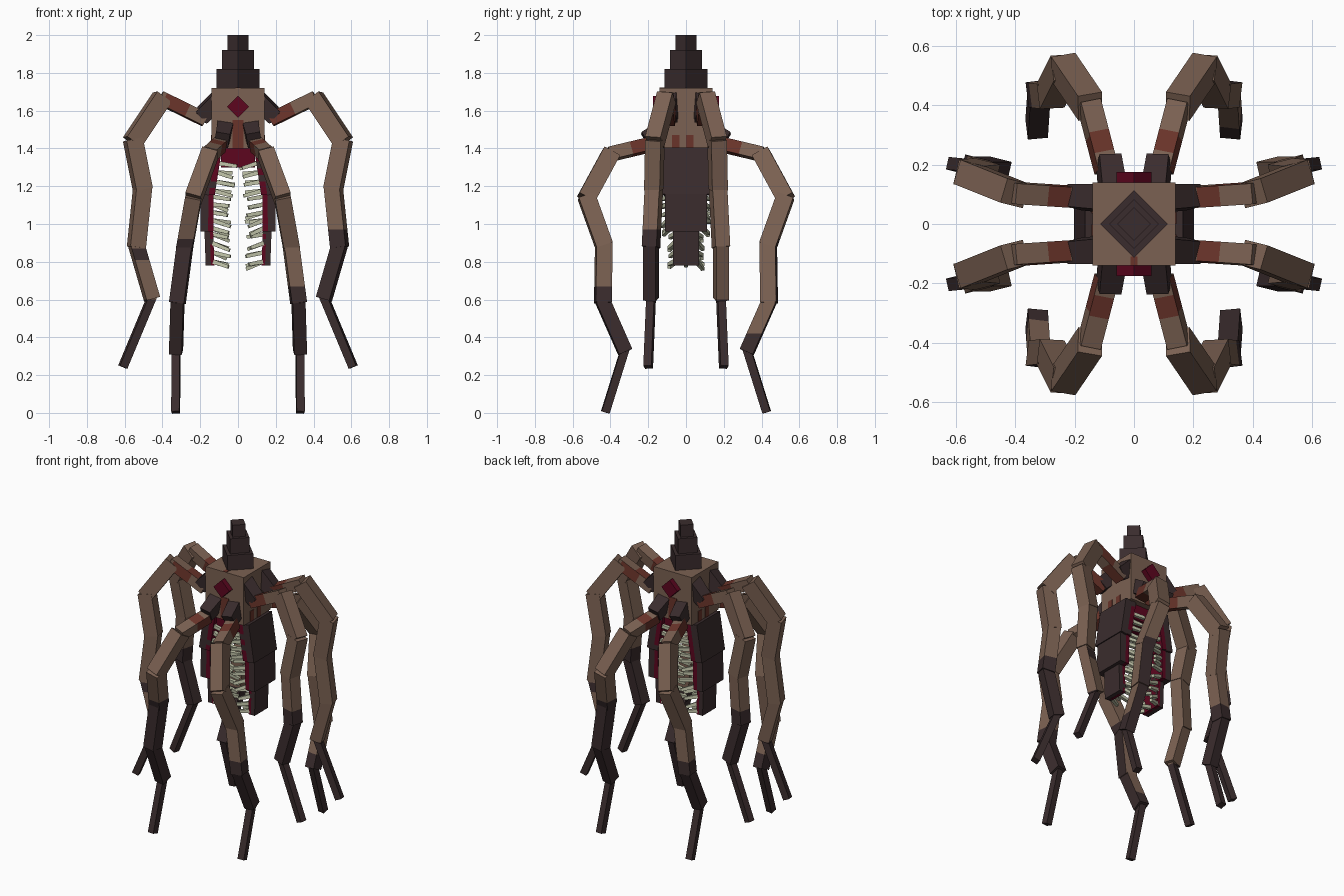
import bpy, bmesh, math, random
from mathutils import Vector, Matrix

if "Cube" in bpy.data.objects:
    bpy.data.objects.remove(bpy.data.objects["Cube"])

random.seed(4)


def material(name, r, g, b):
    m = bpy.data.materials.new(name)
    lin = [((c / 255 + 0.055) / 1.055) ** 2.4 for c in (r, g, b)]
    m.diffuse_color = (*lin, 1)
    m.use_nodes = True
    m.node_tree.nodes["Principled BSDF"].inputs["Base Color"].default_value = m.diffuse_color
    return m


TAN, DARK, RUST, RED, BONE = range(5)
MATS = [material("tan hide", 123, 97, 82), material("dark hide", 58, 44, 45),
        material("rust patch", 106, 52, 42), material("blood red", 93, 6, 31),
        material("bone", 192, 195, 168)]


def finish(name, bm):
    bmesh.ops.recalc_face_normals(bm, faces=bm.faces[:])
    me = bpy.data.meshes.new(name)
    bm.to_mesh(me)
    bm.free()
    for m in MATS:
        me.materials.append(m)
    ob = bpy.data.objects.new(name, me)
    bpy.context.collection.objects.link(ob)
    return ob


def bar(bm, p0, p1, side, w, t, mat, w1=None, t1=None, over=0.0):
    """Box from p0 to p1, w wide along side and t thick, with optional taper."""
    p0, p1, side = Vector(p0), Vector(p1), Vector(side)
    d = (p1 - p0).normalized()
    s = (side - d * side.dot(d)).normalized()
    n = d.cross(s)
    rings = []
    for p, a, b in ((p0 - d * over, w, t), (p1 + d * over, w1 or w, t1 or t)):
        rings.append([bm.verts.new(p + s * a / 2 * i + n * b / 2 * j)
                      for i, j in ((-1, -1), (1, -1), (1, 1), (-1, 1))])
    a, b = rings
    faces = [bm.faces.new(a[::-1]), bm.faces.new(b)]
    for i in range(4):
        k = (i + 1) % 4
        faces.append(bm.faces.new((a[i], a[k], b[k], b[i])))
    for f in faces:
        f.material_index = mat
    return faces


def block(name, centre, size, mat, rot=None):
    bm = bmesh.new()
    bmesh.ops.create_cube(bm, size=1)
    m = Matrix.Translation(centre) @ (rot or Matrix()) @ Matrix.Diagonal((*size, 1))
    bmesh.ops.transform(bm, matrix=m, verts=bm.verts[:])
    for f in bm.faces:
        f.material_index = mat
    return finish(name, bm)


def cut(bm, co, no):
    bmesh.ops.bisect_plane(bm, geom=bm.verts[:] + bm.edges[:] + bm.faces[:], plane_co=co, plane_no=no)


# Body, mouth and stepped crown
block("body", (0, 0, 1.56), (0.28, 0.28, 0.32), TAN)
block("mouth", (0, 0, 1.355), (0.18, 0.2, 0.11), RED)
turn = Matrix.Rotation(math.pi / 4, 4, 'Z')
for i, (z0, z1, r) in enumerate(((1.72, 1.82, 0.113), (1.82, 1.92, 0.084), (1.92, 2.0, 0.056))):
    e = r * math.sqrt(2)
    block(f"crown_step_{i + 1}", (0, 0, (z0 + z1) / 2), (e, e, z1 - z0), DARK, turn)

# Red diamond eyes and rust stains, front and back
tilt = Matrix.Rotation(math.pi / 4, 4, 'Y')
for s, tag in ((-1, "front"), (1, "back")):
    block("eye_" + tag, (0, s * 0.15, 1.62), (0.083, 0.05, 0.083), RED, tilt)
    block("stain_" + tag, (0, s * 0.141, 1.475), (0.06, 0.004, 0.15), RUST)
    for y in (-0.055, 0.02):
        block("side_stain", (s * 0.141, s * y, 1.435), (0.004, 0.04, 0.07), RUST)
block("top_stain", (0, -0.125, 1.721), (0.025, 0.03, 0.004), RUST)

# Legs: hip and knee points for the +x, -y corner; upper bars are rolled slightly
FRONT = dict(
    hip=((0.07, -0.10, 1.51), (0.085, -0.215, 1.445)), upper=(1, 0.16, 0.25), lower=(1, 0.12, 0),
    path=[(0.095, -0.19, 1.42), (0.15, -0.40, 1.37), (0.235, -0.525, 1.14),
          (0.28, -0.435, 0.89), (0.32, -0.44, 0.59), (0.328, -0.325, 0.33), (0.33, -0.425, 0.01)])
SIDE = dict(
    hip=((0.10, -0.085, 1.66), (0.2, -0.09, 1.565)), upper=(0.25, 1, 0), lower=(0.25, 1, 0),
    path=[(0.18, -0.09, 1.555), (0.405, -0.105, 1.665), (0.555, -0.165, 1.44),
          (0.505, -0.17, 1.19), (0.537, -0.185, 0.885), (0.457, -0.185, 0.61), (0.607, -0.2, 0.25)])
SIZES = [(0.07, 0.07), (0.085, 0.095), (0.085, 0.09), (0.08, 0.085), (0.068, 0.075), (0.043, 0.043)]


def leg(name, spec, sx, sy, low, high, rust_y=(0, 0.5), band=None):
    """Faces turned outward in y or inward in x go dark below high, others below low."""
    def flip(p):
        return Vector((p[0] * sx, -p[1] * sy, p[2]))
    bm = bmesh.new()
    pts = [flip(p) for p in spec["path"]]
    upper, lower = flip(spec["upper"]), flip(spec["lower"])
    # Upper arm with a rust stain of differing reach on each face
    bar(bm, pts[0], pts[1], upper, *SIZES[0], TAN, over=0.008)
    d = pts[1] - pts[0]
    for k in (0.22, 0.4, 0.5, 0.55, 0.95):
        cut(bm, pts[0] + d * k, d)
    bmesh.ops.recalc_face_normals(bm, faces=bm.faces[:])
    for f in bm.faces:
        k = (f.calc_center_median() - pts[0]).dot(d) / d.length_squared
        if f.normal.z > 0.6:
            a, b = 0.22, 0.55
        elif f.normal.y * sy > 0.6:
            a, b = rust_y
        else:
            a, b = 0, 0.5
        if a < k < b:
            f.material_index = RUST
    bar(bm, *map(flip, spec["hip"]), upper, 0.085, 0.095, DARK, 0.075, 0.085)
    for i in range(1, 6):
        bar(bm, pts[i], pts[i + 1], upper if i < 2 else lower, *SIZES[i], TAN, over=0.008)
    # Dark lower leg
    for z in {low, high, *(band or ())}:
        cut(bm, (0, 0, z), (0, 0, 1))
    bmesh.ops.recalc_face_normals(bm, faces=bm.faces[:])
    for f in bm.faces:
        n, z = f.normal, f.calc_center_median().z
        if abs(n.x) > abs(n.y):
            limit = high if n.x * sx < 0 else low
        else:
            limit = high if n.y * sy > 0 else low
        if z < limit or (band and n.y * sy > 0.6 and band[0] < z < band[1]):
            f.material_index = DARK
    finish(name, bm)


for sx in (-1, 1):
    for sy in (-1, 1):
        tag = ("front" if sy < 0 else "back") + ("_right" if sx > 0 else "_left")
        if sx * sy < 0:
            leg("long_leg_" + tag, FRONT, sx, sy, 0.67, 0.67)
            leg("side_leg_" + tag, SIDE, sx, sy, 0.97, 0.97)
        else:
            leg("long_leg_" + tag, FRONT, sx, sy, 0.42, 0.92)
            leg("side_leg_" + tag, SIDE, sx, sy, 0.6, 0.6, (0.4, 0.95), (0.81, 0.87))

# Jaws: three hinged plates a side, dark shell outside and speckled red gum inside
# (top x, top z, bottom x, bottom z, half width in y, thickness, tooth rows, splay, tooth length)
PLATES = [(0.125, 1.40, 0.163, 1.155, 0.122, 0.08, 5, 1.1, 0.09),
          (0.163, 1.17, 0.165, 0.96, 0.11, 0.068, 5, 1.35, 0.085),
          (0.155, 0.975, 0.148, 0.78, 0.07, 0.046, 4, 1.5, 0.08)]
for sx, tag in ((-1, "left"), (1, "right")):
    teeth = bmesh.new()
    for i, (x0, z0, x1, z1, hw, th, rows, splay, length) in enumerate(PLATES):
        bm = bmesh.new()
        a, g = th * 0.2, th * 0.3
        bar(bm, (sx * (x0 - g), 0, z0), (sx * (x1 - g), 0, z1), (0, 1, 0), 2 * hw, th * 0.4, RED)
        for k in range(1, 7):
            cut(bm, (0, 0, z0 + (z1 - z0) * k / 7), (0, 0, 1))
            cut(bm, (0, hw * (k / 3.5 - 1), 0), (0, 1, 0))
        for f in bm.faces:
            if random.random() < 0.12:
                f.material_index = DARK
        bar(bm, (sx * (x0 + a), 0, z0), (sx * (x1 + a), 0, z1), (0, 1, 0), 2 * hw, th * 0.6, DARK)
        finish(f"jaw_{tag}_{i + 1}", bm)
        # Teeth point inward, drooping more further down
        for r in range(rows):
            k = (r + 0.6) / rows
            x, z = x0 + (x1 - x0) * k - th * 0.45, z0 + (z1 - z0) * k
            if z > 1.34:
                continue
            for c in ((-0.85, 0, 0.85) if r % 2 else (-0.8, 0.8)):
                y = c * hw
                n = length + random.uniform(-0.015, 0.01)
                drop = 0.012 + 0.02 * (1.3 - z) + random.uniform(-0.012, 0.02)
                bar(teeth, (sx * x, y, z), (sx * (x - n), y * splay, z - drop),
                    (0, 1, 0), 0.023, 0.023, BONE, 0.018, 0.018)
    finish("teeth_" + tag, teeth)
